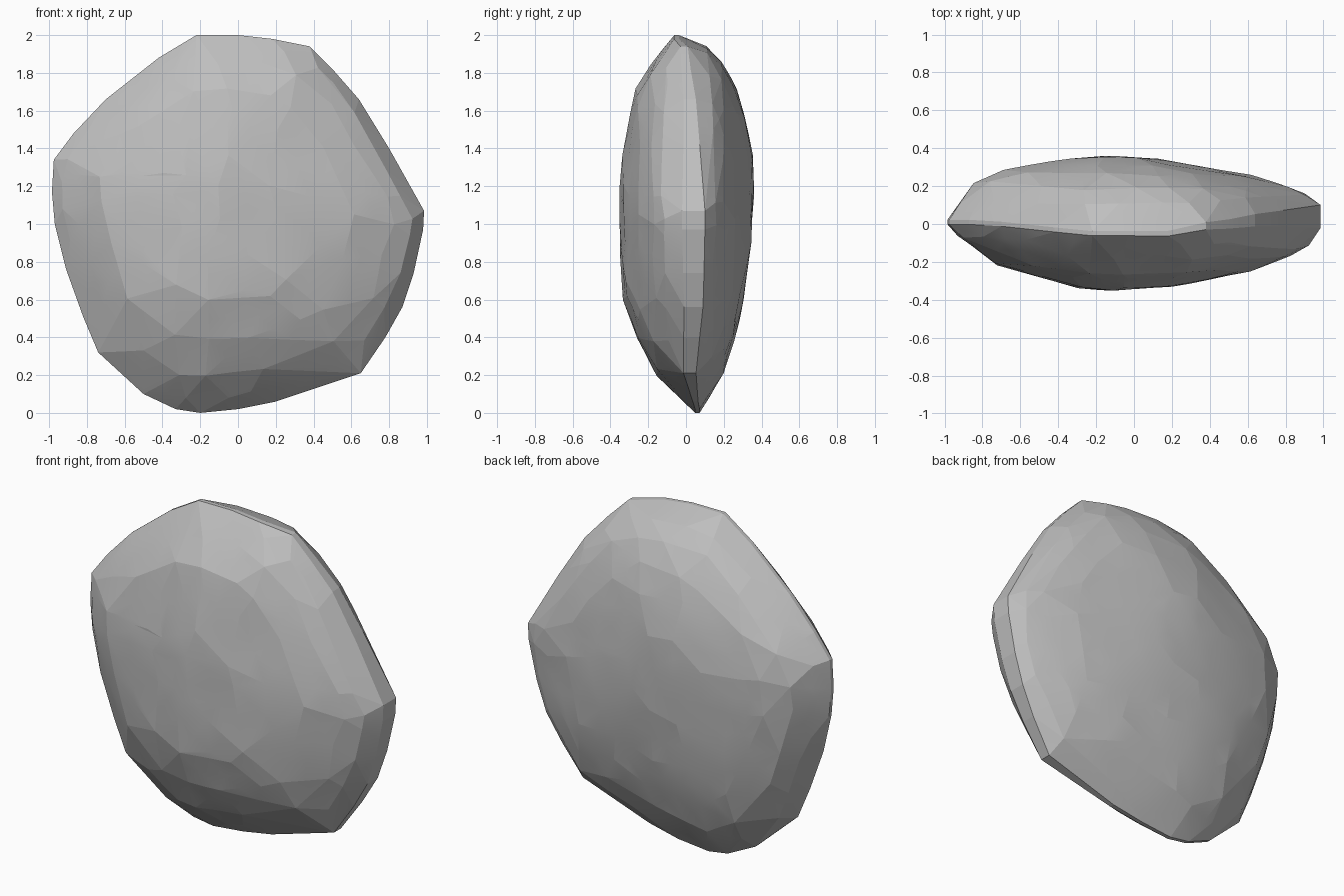
import bpy, bmesh, math, random
from mathutils import Vector, noise

if "Cube" in bpy.data.objects:
    bpy.data.objects.remove(bpy.data.objects["Cube"])

random.seed(7)

# Outline of the stone, clockwise from the top: x, z, depth of the rim
OUTLINE = [
    (-.22, 2, -.05), (0, 2, -.05), (.18, 1.98, -.05), (.38, 1.94, -.01),
    (.5, 1.82, 0), (.64, 1.66, .02), (.8, 1.4, .03), (.9, 1.2, .04),
    (.985, 1.07, .04), (.98, .97, .04), (.93, .74, .04), (.87, .56, .04),
    (.78, .4, .03), (.65, .21, .02), (.45, .15, .03), (.2, .06, .05),
    (0, .02, .06), (-.2, 0, .06), (-.33, .02, .06), (-.5, .1, .04),
    (-.74, .32, 0), (-.82, .51, 0), (-.91, .76, 0), (-.97, 1, .01),
    (-.985, 1.17, .01), (-.975, 1.34, .01), (-.87, 1.48, .01),
    (-.7, 1.66, 0), (-.42, 1.88, -.03)]
N = len(OUTLINE)
CENTRE = Vector((-.12, 1.15))
DEPTH = .36

# Half thickness at these distances from the middle, towards each direction
STEPS = (0, .25, .5, .7, .84, .94, 1)
FRONT = {"right": (.34, .29, .24, .185, .125), "left": (.328, .258, .215, .13, .065),
         "up": (.335, .295, .255, .17, .10), "down": (.35, .325, .245, .145, .035)}
BACK = {"right": (.34, .295, .252, .205, .16), "left": (.345, .312, .28, .22, .10),
        "up": (.352, .315, .26, .19, .10), "down": (.345, .305, .25, .19, .115)}


def along(values, s):
    for a, b, u, v in zip(STEPS, STEPS[1:], values, values[1:]):
        if s <= b:
            return u + (v - u) * (s - a) / (b - a)
    return values[-1]


def rim_at(t):
    i = math.floor(t)
    a, b = Vector(OUTLINE[i % N]), Vector(OUTLINE[(i + 1) % N])
    return a.lerp(b, t - i)


def surface_point(rim, s, side, table):
    """Point on the front (-1) or back (1) face, s of the way to the rim."""
    flat = CENTRE.lerp(rim.xy, s)
    d = (rim.xy - CENTRE).normalized()
    # The right edge is blunter than the others
    edge = side * rim.z + .012 + .05 * max(0, rim.x) ** 2
    h = along((DEPTH, *table["right" if d.x > 0 else "left"], edge), s)
    v = along((DEPTH, *table["up" if d.y > 0 else "down"], edge), s)
    y = h * d.x ** 2 + v * d.y ** 2
    if s < .99:
        y += .007 * noise.noise(Vector((flat.x * 2.5, side * 3, flat.y * 2.5)))
    return Vector((flat.x, side * min(y, DEPTH), flat.y))


# Scatter points over both faces and wrap them in a faceted shell
bm = bmesh.new()
for side, table in ((-1, FRONT), (1, BACK)):
    for p in OUTLINE:
        bm.verts.new(surface_point(Vector(p), 1, side, table))
    for s, count in ((.94, 29), (.84, 22), (.69, 18), (.5, 13), (.27, 8), (.08, 3)):
        start = random.random() * N
        for k in range(count):
            t = start + (k + random.uniform(-.3, .3)) * N / count
            r = s + random.uniform(-.03, .03) * (1 if s < .9 else .4)
            bm.verts.new(surface_point(rim_at(t), r, side, table))
bmesh.ops.convex_hull(bm, input=bm.verts)
bmesh.ops.delete(bm, geom=[v for v in bm.verts if not v.link_faces], context='VERTS')
bmesh.ops.recalc_face_normals(bm, faces=bm.faces)

# Break the long facets up and weather them slightly
long_edges = [e for e in bm.edges if e.calc_length() > .2]
bmesh.ops.subdivide_edges(bm, edges=long_edges, cuts=1)
bmesh.ops.triangulate(bm, faces=bm.faces)
bm.normal_update()
for v in bm.verts:
    if abs(v.normal.y) > .8:
        v.co += v.normal * .008 * noise.noise(v.co * 4)
        v.co.y = max(-DEPTH, min(DEPTH, v.co.y))
bmesh.ops.recalc_face_normals(bm, faces=bm.faces)

mesh = bpy.data.meshes.new("flat_stone")
bm.to_mesh(mesh)
bm.free()
stone = bpy.data.objects.new("flat_stone", mesh)
bpy.context.collection.objects.link(stone)

# Plain stone colour
grey = bpy.data.materials.new("stone_grey")
grey.diffuse_color = (.52, .52, .52, 1)
grey.use_nodes = True
grey.node_tree.nodes["Principled BSDF"].inputs["Base Color"].default_value = grey.diffuse_color
mesh.materials.append(grey)

# Soften the gentlest facets, keep the chipped edges
bpy.context.view_layer.objects.active = stone
stone.select_set(True)
bpy.ops.object.shade_smooth_by_angle(angle=math.radians(5))
